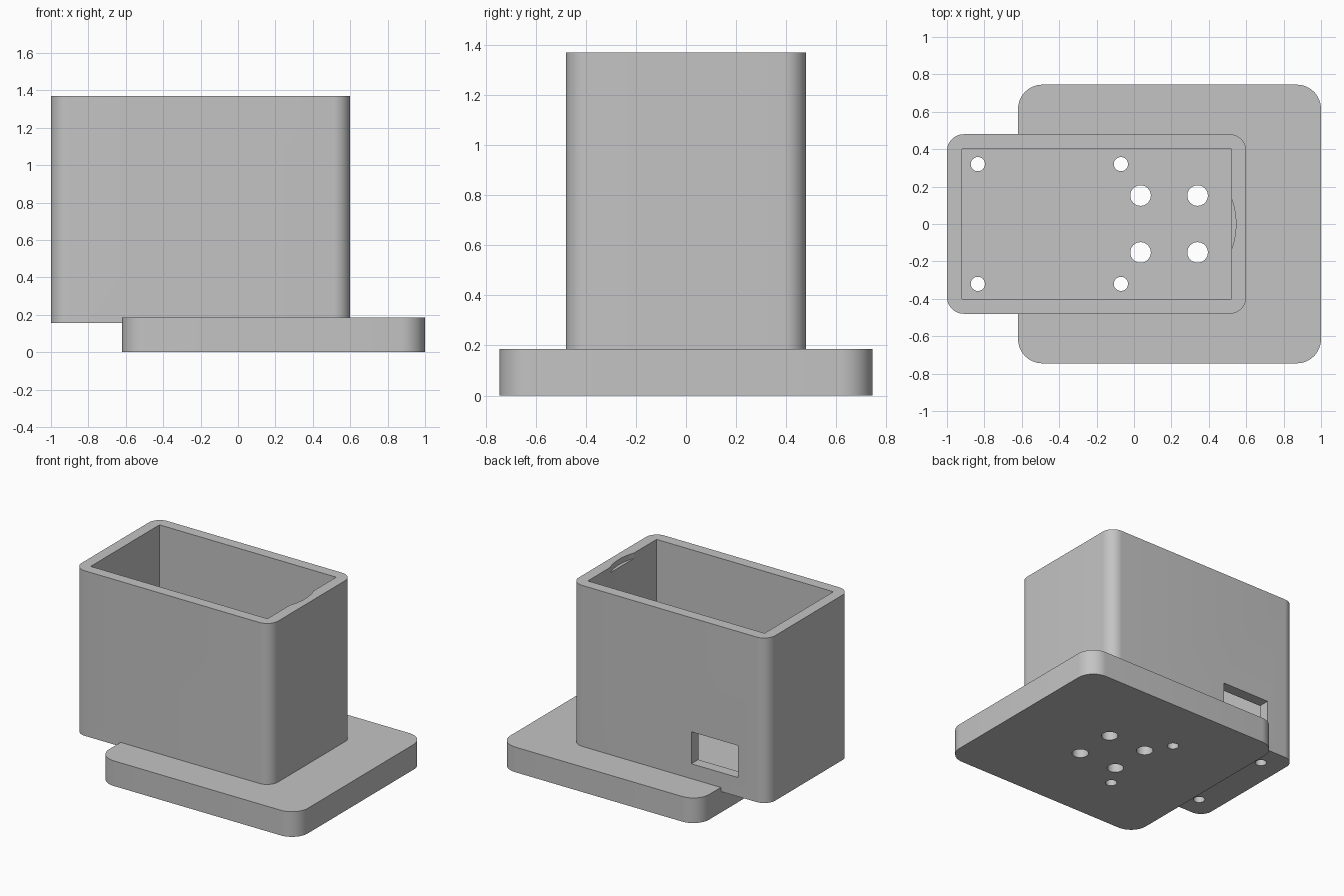
import bpy
import bmesh
import math

cube = bpy.data.objects.get("Cube")
if cube:
    bpy.data.objects.remove(cube, do_unlink=True)

grey = bpy.data.materials.new("light_grey")
grey.use_nodes = True
colour = (0.55, 0.55, 0.55, 1)
grey.diffuse_color = colour
grey.node_tree.nodes["Principled BSDF"].inputs["Base Color"].default_value = colour


def extrude_outline(name, outline, z0, z1):
    """Solid prism from a counter-clockwise outline."""
    bm = bmesh.new()
    face = bm.faces.new([bm.verts.new((x, y, z0)) for x, y in outline])
    top = bmesh.ops.extrude_face_region(bm, geom=[face])
    verts = [g for g in top["geom"] if isinstance(g, bmesh.types.BMVert)]
    bmesh.ops.translate(bm, verts=verts, vec=(0, 0, z1 - z0))
    bmesh.ops.recalc_face_normals(bm, faces=bm.faces)
    mesh = bpy.data.meshes.new(name)
    bm.to_mesh(mesh)
    bm.free()
    mesh.materials.append(grey)
    obj = bpy.data.objects.new(name, mesh)
    bpy.context.collection.objects.link(obj)
    return obj


def block(name, x, y, z, radius=0.0, steps=12):
    """Upright box with optionally rounded vertical corners."""
    corners = [(x[1], y[1], -1, -1), (x[0], y[1], 1, -1),
               (x[0], y[0], 1, 1), (x[1], y[0], -1, 1)]
    outline = []
    for i, (cx, cy, sx, sy) in enumerate(corners):
        if not radius:
            outline.append((cx, cy))
            continue
        for k in range(steps + 1):
            a = math.pi / 2 * (i + k / steps)
            outline.append((cx + radius * (sx + math.cos(a)),
                            cy + radius * (sy + math.sin(a))))
    return extrude_outline(name, outline, *z)


def cylinder(name, x, y, z, radius, steps=32):
    angles = [2 * math.pi * i / steps for i in range(steps)]
    return extrude_outline(name, [(x + radius * math.cos(a), y + radius * math.sin(a))
                                  for a in angles], *z)


def combine(target, tool, operation="DIFFERENCE"):
    mod = target.modifiers.new(operation.lower(), "BOOLEAN")
    mod.operation = operation
    mod.solver = "EXACT"
    mod.object = tool
    bpy.context.view_layer.objects.active = target
    bpy.ops.object.modifier_apply(modifier=mod.name)
    bpy.data.objects.remove(tool, do_unlink=True)


# Tall box joined to the offset base plate
holder = block("box_on_base_plate", (-1, 0.6), (-0.48, 0.48), (0.155, 1.37), 0.09)
plate = block("base_plate", (-0.62, 1), (-0.745, 0.745), (0, 0.185), 0.13)
combine(holder, plate, "UNION")

# Open cavity
combine(holder, block("cavity", (-0.92, 0.52), (-0.4, 0.4), (0.235, 1.6)))

# Shallow curved finger notch at the rim
combine(holder, cylinder("finger_notch", 0.145, 0, (1.33, 1.6), 0.4, 96))

# Cable window through the back wall
combine(holder, block("cable_window", (-0.76, -0.38), (0.3, 0.6), (0.295, 0.53)))

# Screw holes through the floor: outer small, inner large
for xs, y, radius in (((-0.835, -0.07), 0.32, 0.038), ((0.035, 0.34), 0.152, 0.055)):
    for x in xs:
        for side in (-1, 1):
            combine(holder, cylinder("screw_hole", x, side * y, (-0.1, 0.28), radius))

bpy.ops.object.select_all(action="DESELECT")
holder.select_set(True)
bpy.context.view_layer.objects.active = holder
bpy.ops.object.shade_smooth_by_angle(angle=math.radians(30))
